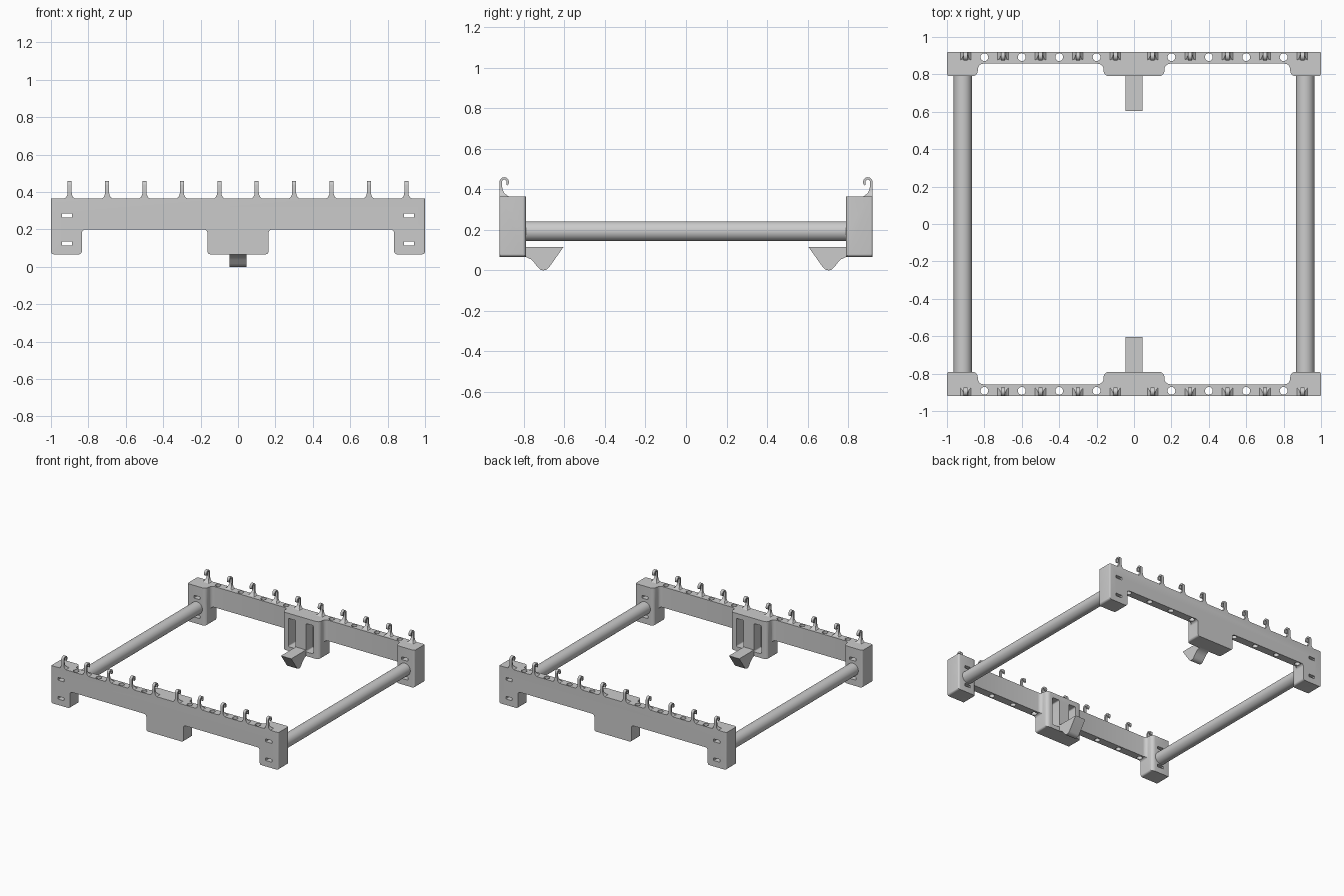
import bpy, bmesh
from math import sin, cos, pi, radians
from mathutils import Vector

if "Cube" in bpy.data.objects:
    bpy.data.objects.remove(bpy.data.objects["Cube"])

AXES = {'X': lambda a, b, d: (d, a, b),
        'Y': lambda a, b, d: (a, d, b),
        'Z': lambda a, b, d: (a, b, d)}


def prism(name, pts, axis, lo, hi):
    """Extrude a 2D outline along an axis."""
    bm = bmesh.new()
    face = bm.faces.new([bm.verts.new(AXES[axis](p[0], p[1], lo)) for p in pts])
    ext = bmesh.ops.extrude_face_region(bm, geom=[face])
    verts = [g for g in ext['geom'] if isinstance(g, bmesh.types.BMVert)]
    bmesh.ops.translate(bm, verts=verts, vec=AXES[axis](0, 0, hi - lo))
    bmesh.ops.recalc_face_normals(bm, faces=bm.faces)
    mesh = bpy.data.meshes.new(name)
    bm.to_mesh(mesh)
    bm.free()
    ob = bpy.data.objects.new(name, mesh)
    bpy.context.collection.objects.link(ob)
    return ob


def rounded(pts, steps=5):
    """Round right-angled corners given as (a, b, radius)."""
    out = []
    for i, (a, b, r) in enumerate(pts):
        p = Vector((a, b))
        if r == 0:
            out.append(p)
            continue
        u = (Vector(pts[i - 1][:2]) - p).normalized()
        v = (Vector(pts[(i + 1) % len(pts)][:2]) - p).normalized()
        c = p + r * (u + v)
        for k in range(steps + 1):
            t = k / steps * pi / 2
            out.append(c - r * (v * cos(t) + u * sin(t)))
    return out


def symmetric(half):
    return rounded(half + [(-a, b, r) for a, b, r in reversed(half)])


def rect(a0, a1, b0, b1, r=0):
    return rounded([(a0, b0, r), (a1, b0, r), (a1, b1, r), (a0, b1, r)])


def circle(x, y, r, n):
    return [(x + r * cos(2 * pi * k / n), y + r * sin(2 * pi * k / n)) for k in range(n)]


def activate(ob):
    bpy.ops.object.select_all(action='DESELECT')
    ob.select_set(True)
    bpy.context.view_layer.objects.active = ob


def boolean(ob, cutter, op):
    m = ob.modifiers.new('cut', 'BOOLEAN')
    m.operation, m.solver, m.object = op, 'EXACT', cutter
    activate(ob)
    bpy.ops.object.modifier_apply(modifier=m.name)
    bpy.data.objects.remove(cutter)


def finish(ob, x=False, y=False):
    activate(ob)
    bpy.ops.object.shade_smooth_by_angle(angle=radians(35))
    m = ob.modifiers.new('mirror', 'MIRROR')
    m.use_axis = (x, y, False)
    m.use_mirror_merge = False


# End rail: front outline crossed with top outline
rail = prism('end_rail', symmetric([
    (1, .365, 0), (1, .067, .015), (.835, .067, .015),
    (.835, .2, .02), (.163, .2, .02), (.163, .067, .015)]), 'Y', -.92, -.7)
plan = prism('plan', symmetric([
    (1, -.92, .008), (1, -.79, .015), (.835, -.79, .03),
    (.835, -.857, .03), (.163, -.857, .03), (.163, -.79, .03)]), 'Z', 0, .5)
boolean(rail, plan, 'INTERSECT')

for s in (-1, 1):
    # Vertical holes through the rail
    for x in (.2, .4, .6, .8):
        boolean(rail, prism('c', circle(s * x, -.892, .021, 20), 'Z', 0, .5), 'DIFFERENCE')
    # Strap slots through the corner blocks
    for z in (.125, .275):
        slot = rect(s * .915 - .027, s * .915 + .027, z - .011, z + .011, .003)
        boolean(rail, prism('c', slot, 'Y', -1, -.7), 'DIFFERENCE')
    # Grooves either side of the latch tongue
    groove = rect(s * .0775 - .0325, s * .0775 + .0325, .1, .325, .01)
    boolean(rail, prism('c', groove, 'Y', -.88, -.7), 'DIFFERENCE')
finish(rail, y=True)

# Wedge-shaped latch below each centre block
latch = prism('latch_wedge', [
    (-.82, .115), (-.605, .115), (-.675, .016), (-.688, .004), (-.705, 0),
    (-.72, .004), (-.732, .016), (-.748, .037), (-.766, .055), (-.79, .066),
    (-.82, .07)], 'X', -.045, .045)
finish(latch, y=True)

# Side tubes
tube = prism('side_tube', circle(.915, .193, .049, 40), 'Y', -.85, .85)
finish(tube, x=True)

# Hooks: side outline crossed with a flared front outline
arc = [i * pi / 10 for i in range(11)]
side = [(-.92, .36)]
side += [(-.897 - .023 * cos(t), .437 + .023 * sin(t)) for t in arc]
side += [(-.875, .425), (-.882, .418), (-.887, .424)]
side += [(-.897 + .011 * cos(t), .437 + .011 * sin(t)) for t in arc]
side += [(-.908, .415), (-.904, .395), (-.895, .38), (-.883, .37), (-.868, .36)]
hook = prism('hooks', side, 'X', .05, .15)
flare = [(.03, .35), (.03, .364), (.019, .372), (.0125, .385), (.0105, .4), (.0105, .5)]
front = [(.1 + a, b) for a, b in flare] + [(.1 - a, b) for a, b in reversed(flare)]
boolean(hook, prism('c', front, 'Y', -1, -.8), 'INTERSECT')
arr = hook.modifiers.new('row', 'ARRAY')
arr.count = 5
arr.use_relative_offset = False
arr.use_constant_offset = True
arr.constant_offset_displace = (.2, 0, 0)
finish(hook, x=True, y=True)
